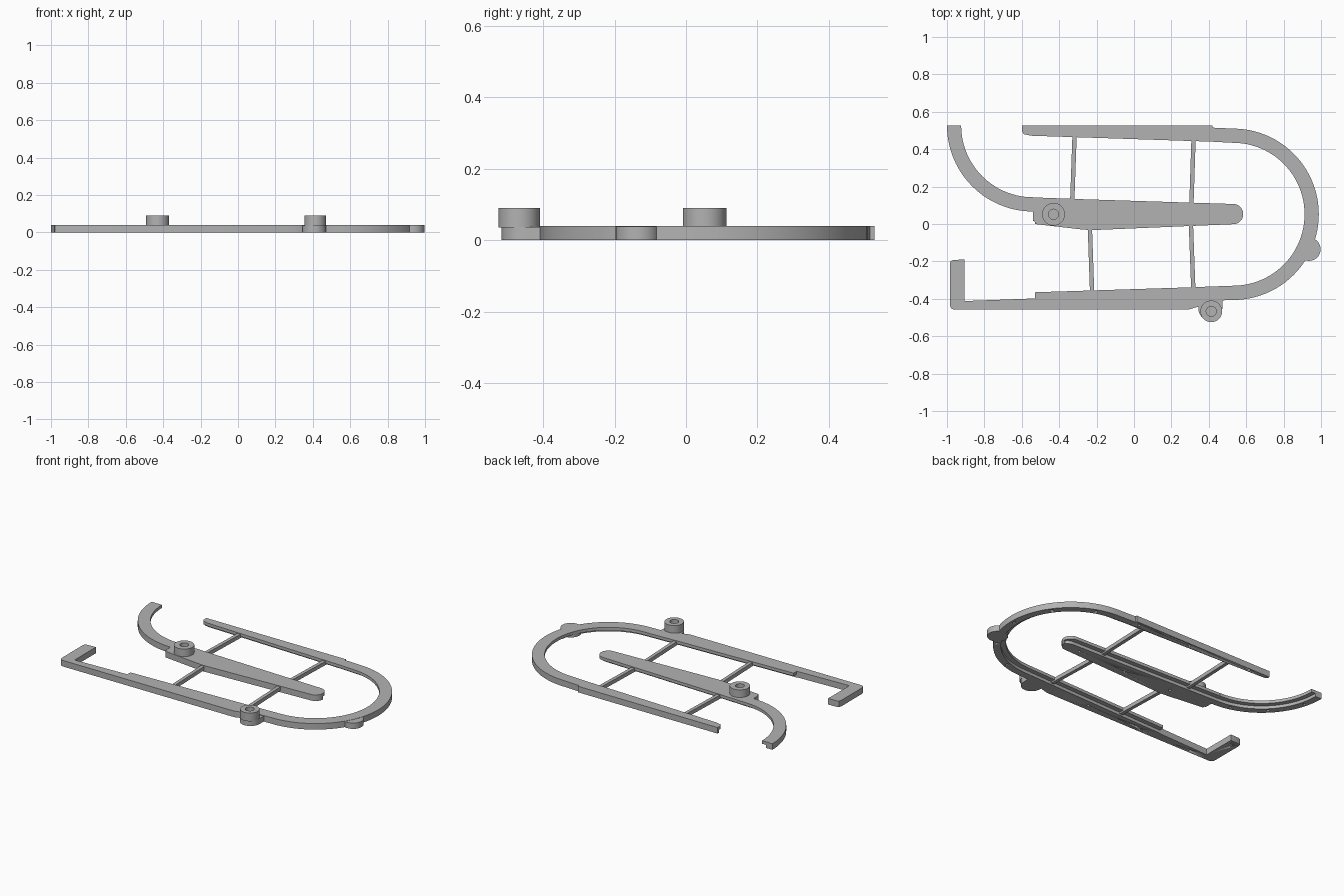
import bpy, bmesh, math
from math import cos, sin, radians

if "Cube" in bpy.data.objects:
    bpy.data.objects.remove(bpy.data.objects["Cube"])

grey = bpy.data.materials.new("plain_grey")
grey.diffuse_color = (0.45, 0.45, 0.45, 1)
grey.use_nodes = True
grey.node_tree.nodes["Principled BSDF"].inputs["Base Color"].default_value = grey.diffuse_color
H, LEDGE_Z, LEDGE_W = 0.04, 0.02, 0.03


def finish(bm, name):
    bmesh.ops.recalc_face_normals(bm, faces=bm.faces)
    me = bpy.data.meshes.new(name)
    bm.to_mesh(me)
    bm.free()
    ob = bpy.data.objects.new(name, me)
    bpy.context.collection.objects.link(ob)
    me.materials.append(grey)
    bpy.ops.object.select_all(action='DESELECT')
    ob.select_set(True)
    bpy.context.view_layer.objects.active = ob
    bpy.ops.object.shade_smooth_by_angle(angle=radians(25))
    return ob


def plate(name, pts, z0, z1):
    """Extrude a flat outline from z0 to z1."""
    bm = bmesh.new()
    lo = [bm.verts.new((x, y, z0)) for x, y in pts]
    hi = [bm.verts.new((x, y, z1)) for x, y in pts]
    bm.faces.new(lo)
    bm.faces.new(hi)
    n = len(pts)
    for i in range(n):
        j = (i + 1) % n
        bm.faces.new((lo[i], lo[j], hi[j], hi[i]))
    return finish(bm, name)


def band(name, stations):
    """Loft a rail from outer/inner edge pairs, undercut along the inner edge."""
    bm = bmesh.new()
    loops = []
    for ox, oy, ix, iy in stations:
        w = math.hypot(ix - ox, iy - oy)
        t = 1 - min(LEDGE_W, w * 0.5) / w
        sx, sy = ox + (ix - ox) * t, oy + (iy - oy) * t
        sec = [(ox, oy, 0), (ox, oy, H), (ix, iy, H),
               (ix, iy, LEDGE_Z), (sx, sy, LEDGE_Z), (sx, sy, 0)]
        loops.append([bm.verts.new(p) for p in sec])
    for a, b in zip(loops, loops[1:]):
        for i in range(6):
            j = (i + 1) % 6
            bm.faces.new((a[i], a[j], b[j], b[i]))
    bm.faces.new(loops[0])
    bm.faces.new(loops[-1])
    return finish(bm, name)


def arc(cx, cy, r, a0, a1, n):
    return [(cx + r * cos(radians(a0 + (a1 - a0) * i / n)),
             cy + r * sin(radians(a0 + (a1 - a0) * i / n))) for i in range(n + 1)]


def boss(name, cx, cy, r, hole, z0, floor, z1, n=40):
    """Round collar with a blind hole in its top."""
    bm = bmesh.new()
    rings = [[bm.verts.new((x, y, z)) for x, y in arc(cx, cy, rad, 0, 360, n)[:-1]]
             for rad, z in ((r, z0), (r, z1), (hole, z1), (hole, floor))]
    for a, b in zip(rings, rings[1:]):
        for i in range(n):
            j = (i + 1) % n
            bm.faces.new((a[i], a[j], b[j], b[i]))
    bm.faces.new(rings[0])
    bm.faces.new(rings[-1])
    return finish(bm, name)


# U-shaped outer rail: upper straight, round end, lower straight
CX, CY = 0.53, 0.052
st = [(-0.60, 0.527, -0.60, 0.495), (-0.588, 0.527, -0.588, 0.48),
      (-0.55, 0.527, -0.55, 0.472), (0.42, 0.527, 0.42, 0.44),
      (0.421, 0.515, 0.421, 0.44)]
st += [o + i for o, i in zip(arc(CX, CY, 0.458, 90, -90, 48), arc(CX, CY, 0.382, 90, -90, 48))]
st += [(0.42, -0.41, 0.42, -0.334), (0.34, -0.443, 0.34, -0.337),
       (0.29, -0.458, 0.29, -0.339), (-0.53, -0.458, -0.53, -0.365)]
outer_rail = band("outer_rail", st)

# L-shaped foot that continues the lower straight
foot = plate("l_shaped_foot", [(-0.53, -0.458), (-0.53, -0.398), (-0.905, -0.412),
             (-0.905, -0.19), (-0.965, -0.192), (-0.98, -0.198), (-0.985, -0.212),
             (-0.985, -0.435), (-0.978, -0.451), (-0.962, -0.458)], 0, H)

# Curved hook running into the central bar with a rounded tip
st = [o + i for o, i in zip(arc(-0.54, 0.527, 0.46, 180, 270, 28),
                            arc(-0.54, 0.527, 0.384, 180, 270, 28))]
st += [(-0.539, 0.015, -0.539, 0.142), (-0.531, 0.015, -0.531, 0.142),
       (-0.53, 0.0, -0.53, 0.142), (-0.29, -0.028, -0.29, 0.133),
       (-0.23, -0.033, -0.23, 0.131)]
st += [o + i for o, i in zip(arc(0.53, 0.053, 0.054, -90, -4, 10),
                             arc(0.53, 0.053, 0.054, 90, 4, 10))]
central_bar = band("hook_and_central_bar", st)

# Thin cross ribs
ribs = [(-0.317, 0.495, -0.331, 0.10), (0.319, 0.475, 0.306, 0.075),
        (-0.236, -0.015, -0.223, -0.395), (0.304, 0.01, 0.318, -0.372)]
for k, (xa, ya, xb, yb) in enumerate(ribs):
    w = 0.0115
    plate(f"cross_rib_{k + 1}", [(xa - w, ya), (xa + w, ya), (xb + w, yb), (xb - w, yb)],
          0.01, 0.035)

# Mounting tab, side lobe and the two raised collars
plate("mounting_tab", arc(0.408, -0.452, 0.064, 180, 360, 24)
      + [(0.475, -0.395), (0.344, -0.40)], 0, 0.0365)
plate("side_lobe", arc(0.936, -0.135, 0.062, 0, 360, 32)[:-1], 0, 0.0385)
boss("front_collar", 0.413, -0.467, 0.058, 0.027, 0.035, 0.041, 0.09)
boss("rear_collar", -0.43, 0.052, 0.061, 0.027, 0.035, 0.041, 0.09)

# Small blind holes drilled into the underside
spots = [(-0.45, 0.515), (0.0, 0.51), (0.38, 0.5), (-0.4, -0.435), (0.0, -0.42),
         (-0.8, -0.437), (-0.945, -0.25), (-0.25, 0.03), (0.1, 0.025), (0.45, 0.035)]
spots += arc(CX, CY, 0.436, 70, -70, 4) + arc(-0.54, 0.527, 0.438, 195, 255, 2)
bm = bmesh.new()
for x, y in spots:
    r = bmesh.ops.create_cone(bm, cap_ends=True, segments=12, radius1=0.009,
                              radius2=0.009, depth=0.05)
    bmesh.ops.translate(bm, verts=r["verts"], vec=(x, y, 0))
cutter = finish(bm, "hole_cutter")
cutter.hide_render = True
cutter.display_type = 'WIRE'
for ob in (outer_rail, foot, central_bar):
    m = ob.modifiers.new("holes", 'BOOLEAN')
    m.operation = 'DIFFERENCE'
    m.solver = 'EXACT'
    m.object = cutter
